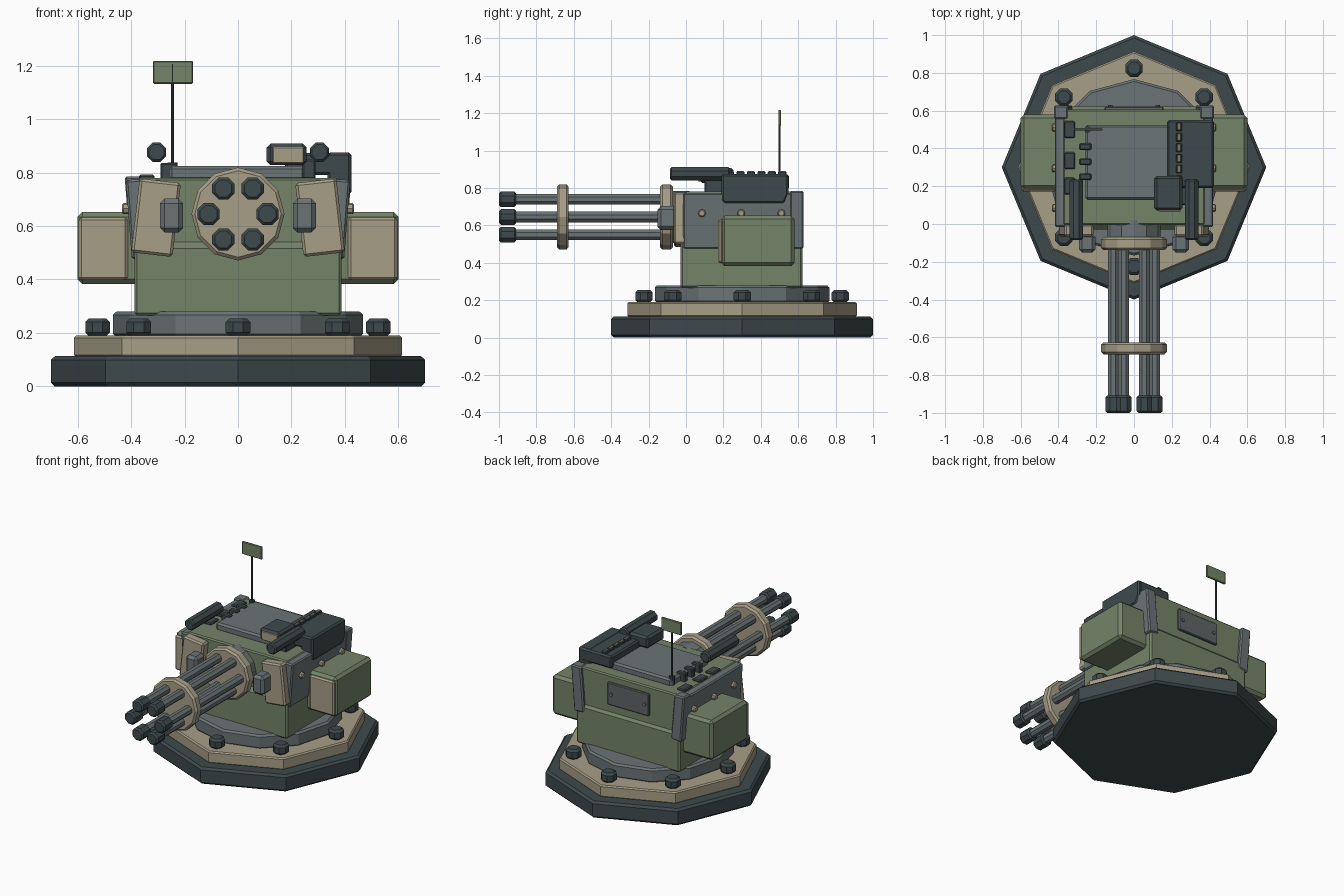
import bpy, bmesh, math
from mathutils import Matrix, Vector

if "Cube" in bpy.data.objects:
    bpy.data.objects.remove(bpy.data.objects["Cube"])


def material(name, rgb):
    m = bpy.data.materials.new(name)
    m.diffuse_color = (*rgb, 1)
    m.use_nodes = True
    m.node_tree.nodes["Principled BSDF"].inputs["Base Color"].default_value = m.diffuse_color
    return m


GREEN = material("olive green", (0.175, 0.230, 0.140))
TAN = material("sand", (0.390, 0.345, 0.245))
GRAY = material("steel gray", (0.145, 0.175, 0.180))
DARK = material("dark slate", (0.048, 0.068, 0.072))
HATCH = material("hatch gray", (0.115, 0.130, 0.130))


def finish(name, bm, mat, bevel):
    bmesh.ops.recalc_face_normals(bm, faces=bm.faces)
    me = bpy.data.meshes.new(name)
    bm.to_mesh(me)
    bm.free()
    me.materials.append(mat)
    ob = bpy.data.objects.new(name, me)
    bpy.context.collection.objects.link(ob)
    if bevel:
        b = ob.modifiers.new("bevel", 'BEVEL')
        b.width = bevel
        b.segments = 1
        b.limit_method = 'ANGLE'
        b.angle_limit = math.radians(50)
    return ob


def box(name, x, y, z, mat, bevel=0.008, tilt=0.0):
    """Box from (min, max) ranges, optionally tilted about the y axis."""
    c = Vector([(a[0] + a[1]) / 2 for a in (x, y, z)])
    s = [abs(a[1] - a[0]) for a in (x, y, z)]
    bm = bmesh.new()
    bmesh.ops.create_cube(bm, size=1, matrix=Matrix.Translation(c)
                          @ Matrix.Rotation(tilt, 4, 'Y') @ Matrix.Diagonal((*s, 1)))
    return finish(name, bm, mat, bevel)


def prism(name, center, axis, a, b, radius, sides, mat, bevel=0.0, turn=0.0):
    """Regular prism along an axis between a and b; center holds the other two coordinates."""
    bm = bmesh.new()
    rings = []
    for t in (a, b):
        ring = []
        for i in range(sides):
            ang = turn + 2 * math.pi * i / sides
            u, v = center[0] + radius * math.sin(ang), center[1] + radius * math.cos(ang)
            ring.append(bm.verts.new({'X': (t, u, v), 'Y': (u, t, v), 'Z': (u, v, t)}[axis]))
        rings.append(ring)
    for ring in rings:
        bm.faces.new(ring)
    for i in range(sides):
        j = (i + 1) % sides
        bm.faces.new((rings[0][i], rings[0][j], rings[1][j], rings[1][i]))
    ob = finish(name, bm, mat, bevel)
    if bevel:
        ob.modifiers["bevel"].angle_limit = math.radians(65)
    return ob


def extrude(name, profile, axis, a, b, mat, bevel=0.008):
    """Profile (x,z) extruded along Y, or profile (y,z) extruded along X."""
    bm = bmesh.new()
    ends = [[bm.verts.new((t, p, q) if axis == 'X' else (p, t, q)) for p, q in profile]
            for t in (a, b)]
    for e in ends:
        bm.faces.new(e)
    for i in range(len(profile)):
        j = (i + 1) % len(profile)
        bm.faces.new((ends[0][i], ends[0][j], ends[1][j], ends[1][i]))
    return finish(name, bm, mat, bevel)


# Stepped base with a ring of bolts
CY = 0.3
prism("base_lower", (0, CY), 'Z', 0, 0.113, 0.70, 8, DARK, 0.014)
prism("base_upper", (0, CY), 'Z', 0.11, 0.19, 0.614, 8, TAN, 0.008)
prism("turntable", (0, CY), 'Z', 0.185, 0.28, 0.467, 12, GRAY, 0.012)
for i in range(8):
    a = math.pi * i / 4
    prism("base_bolt", (0.525 * math.sin(a), CY + 0.525 * math.cos(a)), 'Z',
          0.188, 0.255, 0.05, 8, DARK, 0.014, math.pi / 8)

# Armoured body: wide lower hull, narrower upper hull
extrude("lower_hull", [(-0.03, 0.265), (0.622, 0.265), (0.622, 0.515), (0.60, 0.54),
                       (-0.005, 0.54), (-0.03, 0.515)], 'X', -0.387, 0.387, GREEN, 0.01)
box("upper_hull", (-0.375, 0.375), (-0.005, 0.607), (0.50, 0.78), GREEN)
box("roof_plate", (-0.258, 0.258), (0.128, 0.525), (0.77, 0.825), GRAY, 0.012)
box("rear_hatch", (-0.155, 0.155), (0.59, 0.622), (0.585, 0.735), HATCH, 0.005)
for x in (-0.125, 0.125):
    prism("hatch_rivet", (x, 0.66), 'Y', 0.61, 0.629, 0.012, 8, GRAY)

for s in (-1, 1):
    # Side armour, flaring outward at the top
    extrude("side_armour", [(s * 0.345, 0.48), (s * 0.397, 0.475), (s * 0.42, 0.772),
                            (s * 0.36, 0.775)], 'Y', -0.015, 0.605, GRAY)
    extrude("rear_corner_guard", [(s * 0.325, 0.485), (s * 0.40, 0.475), (s * 0.424, 0.785),
                                  (s * 0.35, 0.785)], 'Y', 0.555, 0.628, GRAY)
    for y in (0.085, 0.295, 0.51):
        prism("side_rivet", (y, 0.665), 'X', s * 0.40, s * 0.434, 0.021, 8, TAN, 0.006)
    # Front cheek panels and pods
    box("cheek_panel", sorted((s * 0.229, s * 0.384)), (-0.065, 0.0), (0.492, 0.770),
        TAN, 0.01, -s * math.radians(6.5))
    box("cheek_pod", sorted((s * 0.205, s * 0.292)), (-0.152, -0.05), (0.575, 0.703), GRAY, 0.018)
    # Side ammunition boxes with front plates
    box("ammo_box", sorted((s * 0.37, s * 0.60)), (0.187, 0.58), (0.383, 0.652), GREEN, 0.018)
    box("ammo_box_front", sorted((s * 0.412, s * 0.596)), (0.172, 0.20), (0.398, 0.632), TAN, 0.01)
    # Roof tubes
    prism("roof_tube", (s * 0.305, 0.876), 'Y', -0.085, 0.235, 0.039, 8, DARK, 0.008, math.pi / 8)

# Rotary gun: six barrels held by two collars
GZ = 0.645
for y0, y1 in ((-0.138, -0.07), (-0.69, -0.627)):
    prism("barrel_collar", (0, GZ), 'Y', y0, y1, 0.174, 12, TAN, 0.012)
prism("gun_hub", (0, GZ), 'Y', -0.08, 0.02, 0.14, 12, GRAY)
for i in range(6):
    a = math.pi * (i / 3 + 1 / 6)
    c = (0.11 * math.sin(a), GZ + 0.11 * math.cos(a))
    prism("barrel", c, 'Y', -0.93, 0.0, 0.031, 8, GRAY, 0, math.pi / 8)
    prism("muzzle", c, 'Y', -1.0, -0.908, 0.045, 8, DARK, 0.010, math.pi / 8)

# Roof feeder with a row of rounds
extrude("feeder", [(0.19, 0.875), (0.547, 0.875), (0.547, 0.765), (0.525, 0.717),
                   (0.205, 0.717), (0.19, 0.735)], 'X', 0.335, 0.424, DARK, 0.01)
box("feeder_top", (0.175, 0.41), (0.19, 0.55), (0.79, 0.873), DARK, 0.01)
for i in range(6):
    y = 0.235 + i * 0.056
    box("feeder_link", (0.222, 0.255), (y - 0.022, y + 0.022), (0.86, 0.888), DARK, 0.004)
    box("feeder_round", (0.231, 0.247), (y - 0.018, y + 0.018), (0.87, 0.892), TAN, 0.003)

# Roof sight
box("sight", (0.107, 0.256), (0.072, 0.255), (0.828, 0.908), DARK, 0.014)
box("sight_lens", (0.13, 0.247), (0.066, 0.08), (0.835, 0.895), TAN, 0.003)
box("sight_foot", (0.24, 0.29), (0.10, 0.22), (0.775, 0.85), DARK, 0.006)

# Roof blocks and plate latches
for y in (0.20, 0.335, 0.50):
    box("roof_block", (-0.37, -0.312), (y - 0.045, y + 0.045), (0.76, 0.792), DARK, 0.006)
for y in (0.25, 0.33, 0.41):
    box("roof_latch", (-0.29, -0.226), (y - 0.018, y + 0.018), (0.77, 0.836), DARK, 0.006)

# Antenna with flag plate
prism("antenna_foot", (-0.245, 0.50), 'Z', 0.77, 0.838, 0.018, 8, DARK)
prism("antenna_rod", (-0.245, 0.50), 'Z', 0.80, 1.205, 0.0065, 8, DARK)
box("antenna_plate", (-0.318, -0.168), (0.494, 0.508), (1.132, 1.218), GREEN, 0.004)
